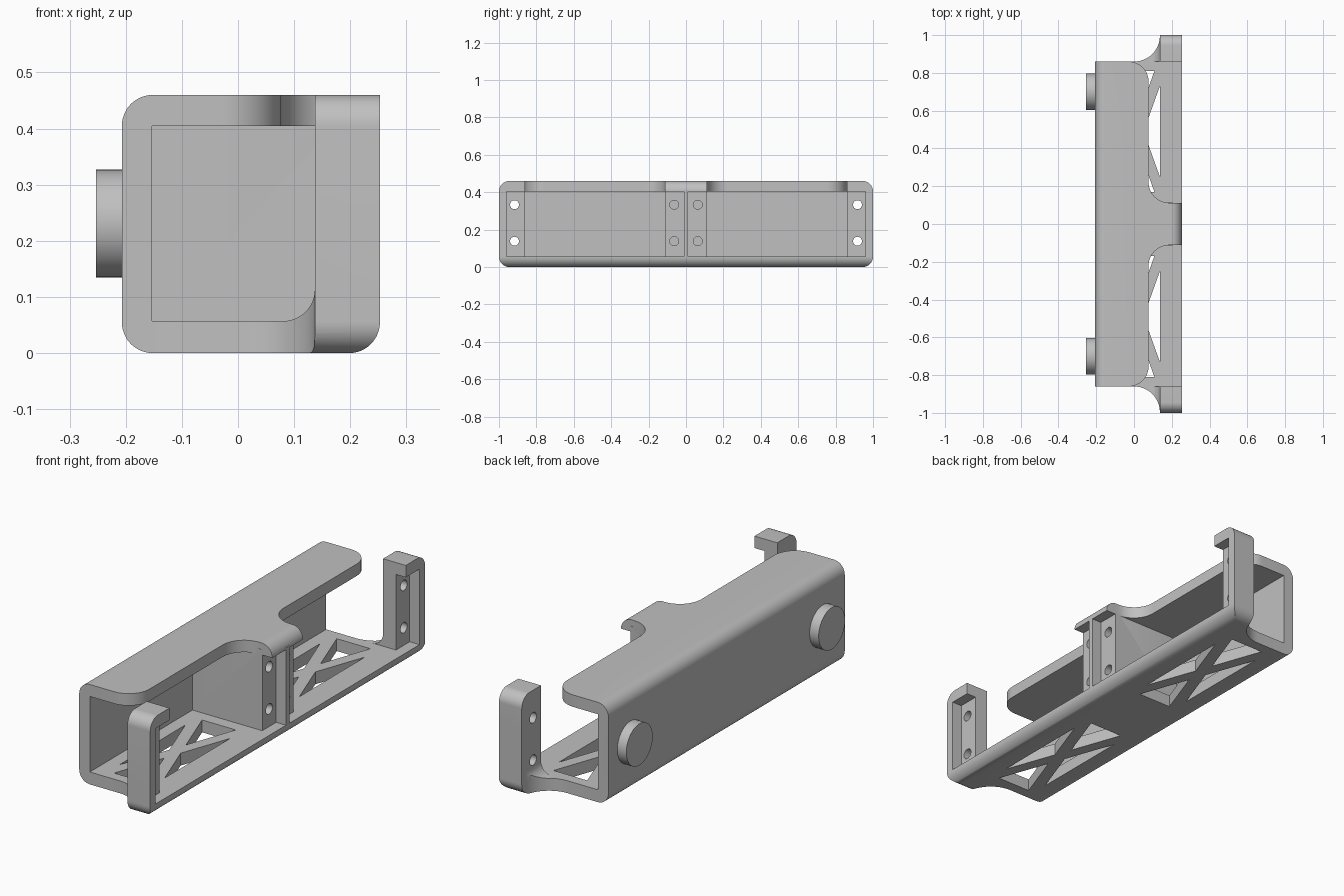
import bpy, bmesh, math
from mathutils import Vector

if "Cube" in bpy.data.objects:
    bpy.data.objects.remove(bpy.data.objects["Cube"], do_unlink=True)

grey = bpy.data.materials.new("plain grey")
grey.use_nodes = True
grey.diffuse_color = (0.53, 0.53, 0.53, 1)
grey.node_tree.nodes["Principled BSDF"].inputs["Base Color"].default_value = grey.diffuse_color

# Main dimensions
BACK, INNER, POST, PLATE, FRONT = -0.207, -0.153, 0.137, 0.203, 0.253
FLOOR, CEIL, TOP = 0.057, 0.405, 0.46
BODY, RND = 0.86, 0.055


def rounded(corners, steps=12):
    """Outline with right-angle corners given as (a, b[, radius])."""
    out, n = [], len(corners)
    for i, c in enumerate(corners):
        p = Vector(c[:2])
        if len(c) == 2:
            out.append(p)
            continue
        r = c[2]
        d1 = (Vector(corners[i - 1][:2]) - p).normalized()
        d2 = (Vector(corners[(i + 1) % n][:2]) - p).normalized()
        mid = p + r * (d1 + d2)
        for k in range(steps + 1):
            t = math.pi / 2 * k / steps
            out.append(mid - r * (d2 * math.cos(t) + d1 * math.sin(t)))
    return out


def prism(name, outline, axis, lo, hi):
    place = {"x": lambda a, b, h: (h, a, b),
             "y": lambda a, b, h: (a, h, b),
             "z": lambda a, b, h: (a, b, h)}[axis]
    bm = bmesh.new()
    low = [bm.verts.new(place(a, b, lo)) for a, b in outline]
    high = [bm.verts.new(place(a, b, hi)) for a, b in outline]
    bm.faces.new(low)
    bm.faces.new(high)
    n = len(low)
    for i in range(n):
        j = (i + 1) % n
        bm.faces.new((low[i], low[j], high[j], high[i]))
    bmesh.ops.recalc_face_normals(bm, faces=bm.faces)
    mesh = bpy.data.meshes.new(name)
    bm.to_mesh(mesh)
    bm.free()
    ob = bpy.data.objects.new(name, mesh)
    bpy.context.collection.objects.link(ob)
    mesh.materials.append(grey)
    return ob


def box(name, x, y, z):
    y = sorted(y)
    return prism(name, [(x[0], y[0]), (x[1], y[0]), (x[1], y[1]), (x[0], y[1])], "z", *z)


def disc(name, x, y, z, r, n=48):
    ring = [(y + r * math.cos(math.tau * k / n), z + r * math.sin(math.tau * k / n)) for k in range(n)]
    return prism(name, ring, "x", *x)


def combine(ob, tool, operation):
    mod = ob.modifiers.new("combine", "BOOLEAN")
    mod.operation, mod.solver, mod.object = operation, "EXACT", tool
    bpy.context.view_layer.objects.active = ob
    bpy.ops.object.modifier_apply(modifier=mod.name)
    bpy.data.objects.remove(tool, do_unlink=True)


def envelope(front_top):
    """Side profile with rounded long edges."""
    return prism("envelope", rounded([(BACK, 0, RND), (FRONT, 0, RND), front_top, (BACK, TOP, RND)]),
                 "y", -1.1, 1.1)


# Floor with flared ends that run under the end posts
plan = rounded([(BACK, -BODY), (POST, -BODY, 0.136), (POST, -1), (FRONT, -1),
                (FRONT, 1), (POST, 1), (POST, BODY, 0.136), (BACK, BODY)])
frame = prism("frame", plan, "z", 0, FLOOR)

# Crossed-strut openings in the floor
x1, x2, dx, dy = -0.093, POST, 0.029, 0.08
xc, yc, half = (x1 + x2) / 2, 0.49, 0.32
for side in (-1, 1):
    for s in (-1, 1):
        cy = side * yc
        edge = x2 if s > 0 else x1
        side_tri = [(edge, cy - half + dy), (edge, cy + half - dy), (xc + s * dx, cy)]
        end_tri = [(x1 + dx, cy + s * half), (x2 - dx, cy + s * half), (xc, cy + s * dy)]
        for tri in (side_tri, end_tri):
            combine(frame, prism("opening", tri, "z", -0.1, 0.2), "DIFFERENCE")

# Back wall, centre divider and its front rib
parts = [box("back_wall", (BACK, INNER), (-BODY, BODY), (0, TOP)),
         box("divider", (INNER - 0.02, PLATE), (-0.113, 0.113), (0.03, TOP - 0.03)),
         box("centre_rib", (PLATE - 0.02, FRONT), (-0.012, 0.012), (0.03, CEIL + 0.01))]

# End posts: outer wall, recessed plate, cap and curved foot
for s in (-1, 1):
    parts.append(box("post_wall", (POST, FRONT), (s * 0.96, s), (0, TOP)))
    parts.append(box("post_plate", (POST, PLATE), (s * BODY, s * 0.97), (0.03, TOP - 0.03)))
    parts.append(box("post_cap", (POST, FRONT), (s * BODY, s * 0.98), (CEIL, TOP)))
    foot = prism("post_foot", rounded([(0.08, 0.03), (0.16, 0.03), (0.16, 0.114), (POST, 0.114),
                                       (POST, FLOOR, 0.0565), (0.08, FLOOR)]),
                 "y", *sorted((s * BODY, s)))
    combine(foot, prism("foot_trim", plan, "z", -0.1, 0.3), "INTERSECT")
    parts.append(foot)
for part in parts:
    combine(frame, part, "UNION")

# Rounded outer edges
combine(frame, envelope((FRONT, TOP)), "INTERSECT")
ends = rounded([(-1, 0, RND), (1, 0, RND), (1, TOP, RND), (-1, TOP, RND)])
combine(frame, prism("end_trim", ends, "x", -0.4, 0.4), "INTERSECT")

# Top plate with a centre tab that folds over the divider
lip, tab = 0.077, 0.112
top_plan = rounded([(BACK, -BODY), (lip, -BODY, 0.105), (lip, -tab, 0.11), (FRONT, -tab),
                    (FRONT, tab), (lip, tab, 0.11), (lip, BODY, 0.105), (BACK, BODY)])
top_plate = prism("top_plate", top_plan, "z", CEIL, TOP)
combine(top_plate, envelope((FRONT, TOP, RND)), "INTERSECT")
combine(frame, top_plate, "UNION")

# Screw holes
for s in (-1, 1):
    for z in (0.138, 0.333):
        combine(frame, disc("hole", (0.1, 0.3), s * 0.917, z, 0.024, 24), "DIFFERENCE")
        combine(frame, disc("hole", (POST, 0.3), s * 0.063, z, 0.024, 24), "DIFFERENCE")

# Round feet on the back
finished = [frame]
for s, label in ((-1, "front"), (1, "rear")):
    finished.append(disc(label + "_disc", (-FRONT, BACK + 0.002), s * 0.7, 0.231, 0.096))

bpy.context.view_layer.update()
bpy.ops.object.select_all(action="DESELECT")
for ob in finished:
    ob.select_set(True)
bpy.context.view_layer.objects.active = frame
bpy.ops.object.shade_smooth_by_angle(angle=math.radians(30))
